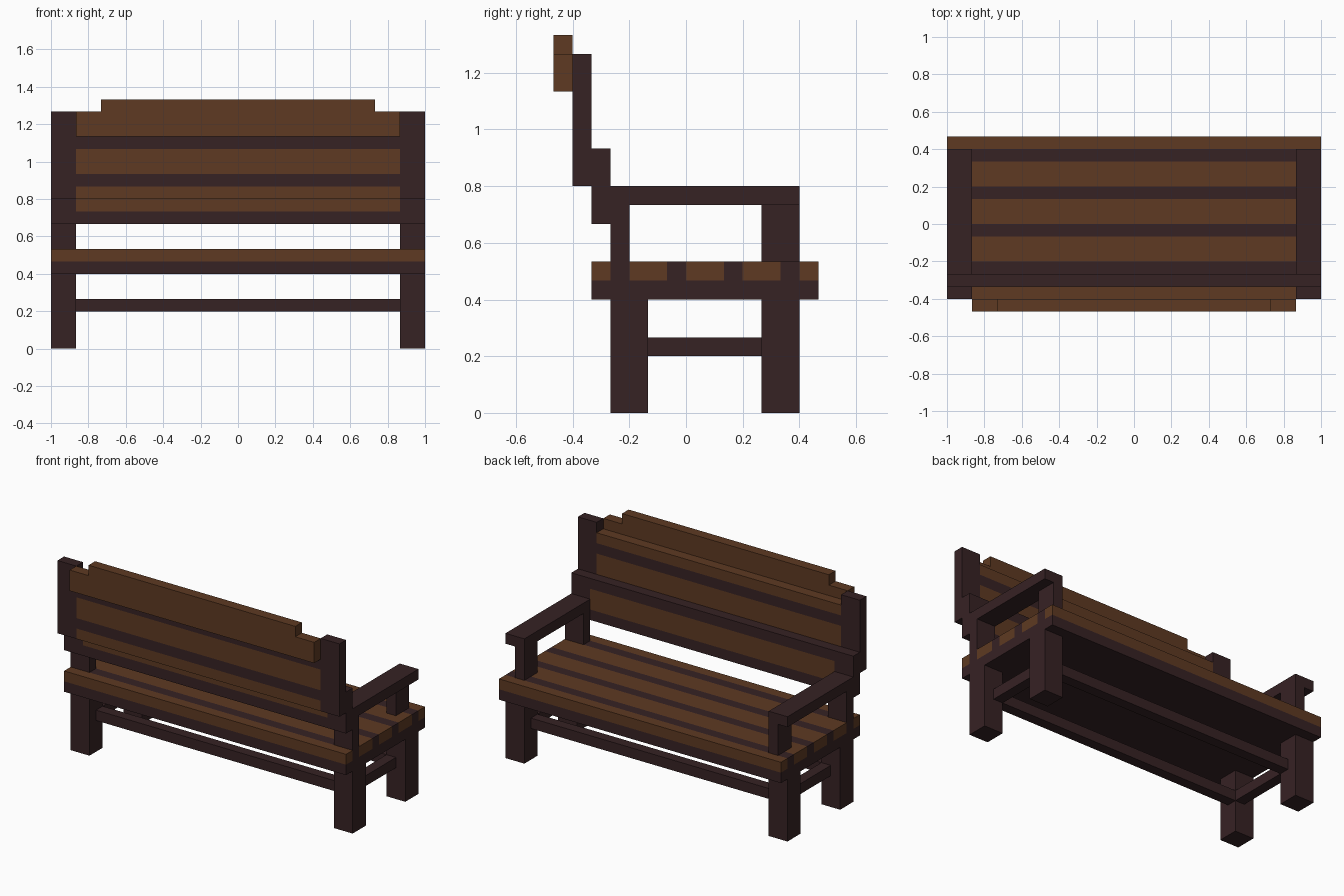
import bpy

if "Cube" in bpy.data.objects:
    bpy.data.objects.remove(bpy.data.objects["Cube"], do_unlink=True)

U = 2 / 30  # one block of the build grid


def make_material(name, rgb):
    mat = bpy.data.materials.new(name)
    mat.use_nodes = True
    mat.diffuse_color = (*rgb, 1)
    bsdf = next(n for n in mat.node_tree.nodes if n.type == "BSDF_PRINCIPLED")
    bsdf.inputs["Base Color"].default_value = (*rgb, 1)
    bsdf.inputs["Roughness"].default_value = 0.9
    return mat


DARK = make_material("dark wood", (0.037, 0.016, 0.0176))
BROWN = make_material("brown wood", (0.112, 0.042, 0.016))


def box(name, x, y, z, mat):
    """Block spanning the given (low, high) ranges in grid units."""
    spans = (x, y, z)
    bpy.ops.mesh.primitive_cube_add(size=1, location=[(a + b) / 2 * U for a, b in spans])
    obj = bpy.context.object
    obj.name = name
    obj.data.name = name
    for v in obj.data.vertices:
        for axis, (a, b) in enumerate(spans):
            v.co[axis] *= (b - a) * U
    obj.data.materials.append(mat)
    return obj


def pair(name, x, y, z, mat):
    """The same block on the left and the right."""
    box("left_" + name, x, y, z, mat)
    box("right_" + name, (-x[1], -x[0]), y, z, mat)


SIDE = (13, 15)
INNER = (13, 14)
MIDDLE = (-13, 13)
FULL = (-15, 15)

# Legs and stretchers
pair("back_leg", SIDE, (-4, -2), (0, 6), DARK)
pair("front_leg", SIDE, (4, 6), (0, 6), DARK)
pair("side_stretcher", INNER, (-2, 4), (3, 4), DARK)
box("back_stretcher", MIDDLE, (-3, -2), (3, 4), DARK)
box("front_stretcher", MIDDLE, (4, 5), (3, 4), DARK)

# Seat: base board with brown slats and dark strips between them
box("seat_base", FULL, (-5, 7), (6, 7), DARK)
edges = (-5, -4, -3, -1, 0, 2, 3, 5, 6, 7)
for i, span in enumerate(zip(edges, edges[1:])):
    if i % 2 == 0:
        box(f"seat_slat_{i // 2}", FULL, span, (7, 8), BROWN)
    else:
        box(f"seat_gap_strip_{i // 2}", FULL, span, (7, 8), DARK)

# Armrests and their supports
pair("armrest", SIDE, (-4, 6), (11, 12), DARK)
pair("armrest_front_post", INNER, (4, 6), (8, 11), DARK)
pair("armrest_back_post", SIDE, (-4, -3), (8, 11), DARK)

# Stepped back posts
pair("lower_back_post", SIDE, (-5, -4), (10, 14), DARK)
pair("upper_back_post", SIDE, (-6, -5), (12, 19), DARK)

# Backrest: three overlapping layers, each leaning further back
layers = (
    ("lower_back", (-5, -4), ((10, 11, DARK), (11, 13, BROWN), (13, 14, DARK))),
    ("upper_back", (-6, -5), ((12, 13, BROWN), (13, 14, DARK), (14, 16, BROWN),
                              (16, 17, DARK), (17, 18, BROWN))),
    ("top_back", (-7, -6), ((17, 19, BROWN),)),
)
for name, y, rows in layers:
    for i, (low, high, mat) in enumerate(rows):
        box(f"{name}_slat_{i}", MIDDLE, y, (low, high), mat)

# Raised crest on the top slat
box("back_crest", (-11, 11), (-7, -6), (19, 20), BROWN)
